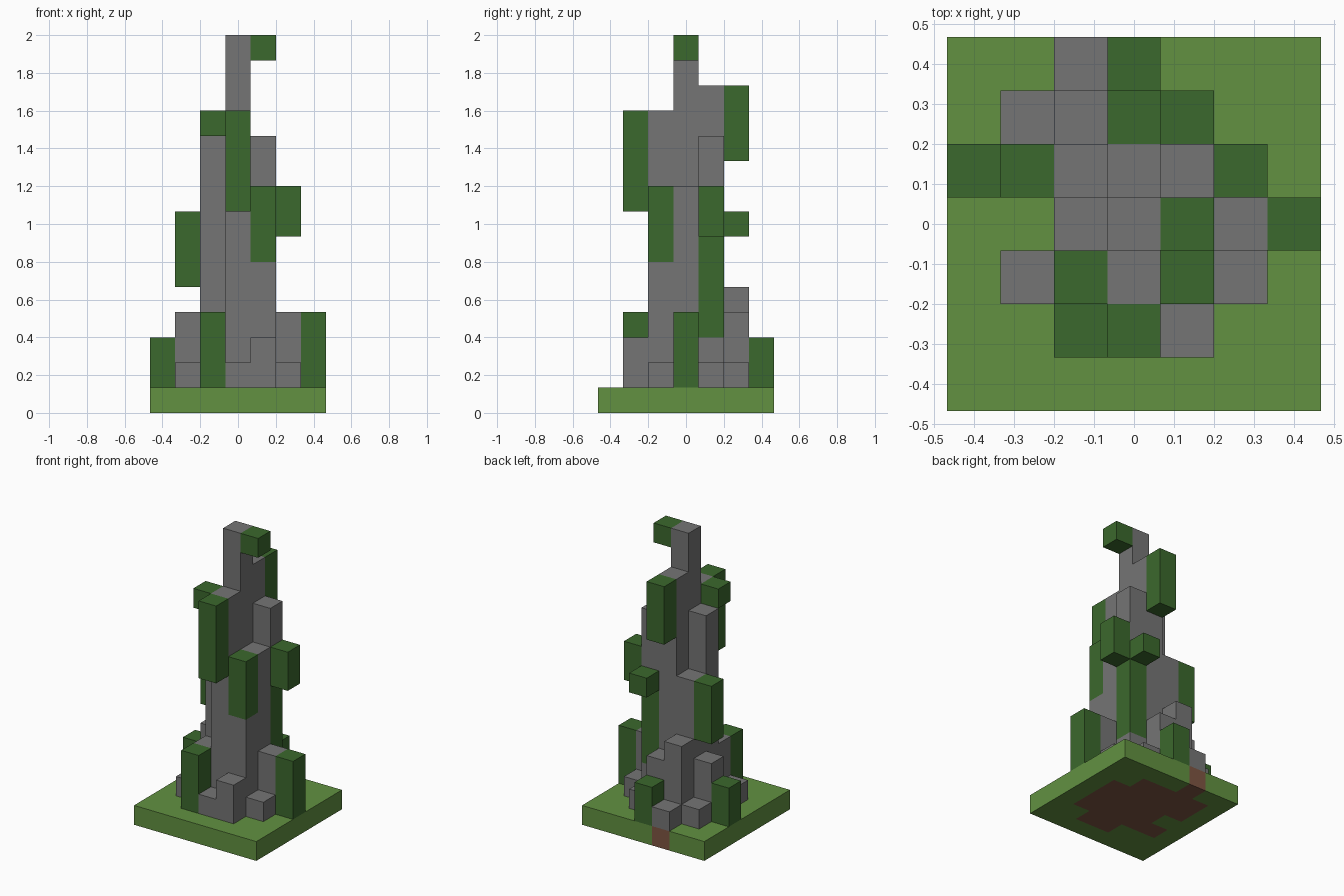
import bpy
import bmesh
import math
from mathutils import Vector

cube = bpy.data.objects.get("Cube")
if cube:
    bpy.data.objects.remove(cube, do_unlink=True)

UNIT = 2 / 15  # edge length of one block


def make_material(name, colour):
    mat = bpy.data.materials.new(name)
    mat.use_nodes = True
    rgba = (*colour, 1.0)
    mat.diffuse_color = rgba
    shader = next(n for n in mat.node_tree.nodes if n.type == 'BSDF_PRINCIPLED')
    shader.inputs["Base Color"].default_value = rgba
    shader.inputs["Roughness"].default_value = 0.9
    return mat


grass = make_material("grass green", (0.122, 0.283, 0.053))
soil = make_material("soil brown", (0.21, 0.09, 0.055))
stone = make_material("stone grey", (0.178, 0.178, 0.178))
moss = make_material("moss green", (0.044, 0.138, 0.026))


def blocks(columns):
    """Expand (x, y, bottom, top) columns into a set of block positions."""
    return {(x, y, z) for x, y, low, high in columns for z in range(low, high)}


# Stone spire, tallest in the middle
spire = blocks([
    (0, 0, 1, 15), (0, 1, 1, 13), (0, -1, 1, 12), (-1, 0, 1, 11),
    (1, 0, 1, 9), (-1, 1, 1, 8), (1, -1, 1, 6), (1, 1, 1, 3), (1, 1, 7, 11),
])

# Low rocks around the foot, grouped by height
foot_heights = {
    5: [(-1, 2)],
    4: [(-1, -1), (0, 2), (-2, 1), (2, 0)],
    3: [(1, -2)],
    2: [(0, -2), (2, -1), (2, 1), (1, 2), (-2, 2), (-2, -1), (-1, 3)],
}
foot_rocks = blocks([(x, y, 1, top) for top, spots in foot_heights.items()
                     for x, y in spots])

# Moss standing on the ground and hanging from the spire
ground_moss = blocks([(-1, -2, 1, 4), (3, 0, 1, 4), (0, 3, 1, 3), (-3, 1, 1, 3)])
hanging_moss = blocks([
    (1, 0, 14, 15), (0, -2, 8, 12), (-1, -1, 11, 12), (1, -1, 6, 9),
    (2, 1, 7, 9), (0, 2, 10, 13), (1, 2, 7, 8), (1, 1, 3, 7), (-2, 1, 5, 8),
])

# Ground slab, with soil wherever stone rests on it
ground = blocks([(x, y, 0, 1) for x in range(-3, 4) for y in range(-3, 4)])
soil_patch = {(x, y, 0) for x, y, z in spire | foot_rocks if z == 1}

parts = [
    ("grass_slab", ground - soil_patch, grass),
    ("soil_patch", soil_patch, soil),
    ("stone_spire", spire, stone),
    ("foot_rocks", foot_rocks, stone),
    ("ground_moss", ground_moss, moss),
    ("hanging_moss", hanging_moss, moss),
]
solid = set().union(*(cells for _, cells, _ in parts))


def build_part(name, cells, mat):
    """Skin the exposed sides of the blocks and merge flat areas."""
    bm = bmesh.new()
    for cell in sorted(cells):
        centre = Vector(cell) + Vector((0, 0, 0.5))
        for axis in range(3):
            for sign in (-1, 1):
                normal = Vector((0, 0, 0))
                normal[axis] = sign
                if tuple(int(c + n) for c, n in zip(cell, normal)) in solid:
                    continue
                u = Vector((0, 0, 0))
                u[(axis + 1) % 3] = 0.5
                v = normal.cross(u)
                middle = centre + normal / 2
                corners = (middle - u - v, middle + u - v,
                           middle + u + v, middle - u + v)
                bm.faces.new([bm.verts.new(c * UNIT) for c in corners])
    bmesh.ops.remove_doubles(bm, verts=bm.verts[:], dist=UNIT / 100)
    bmesh.ops.dissolve_limit(bm, angle_limit=math.radians(1),
                             verts=bm.verts[:], edges=bm.edges[:])
    mesh = bpy.data.meshes.new(name)
    bm.to_mesh(mesh)
    bm.free()
    mesh.materials.append(mat)
    bpy.context.collection.objects.link(bpy.data.objects.new(name, mesh))


for part in parts:
    build_part(*part)
